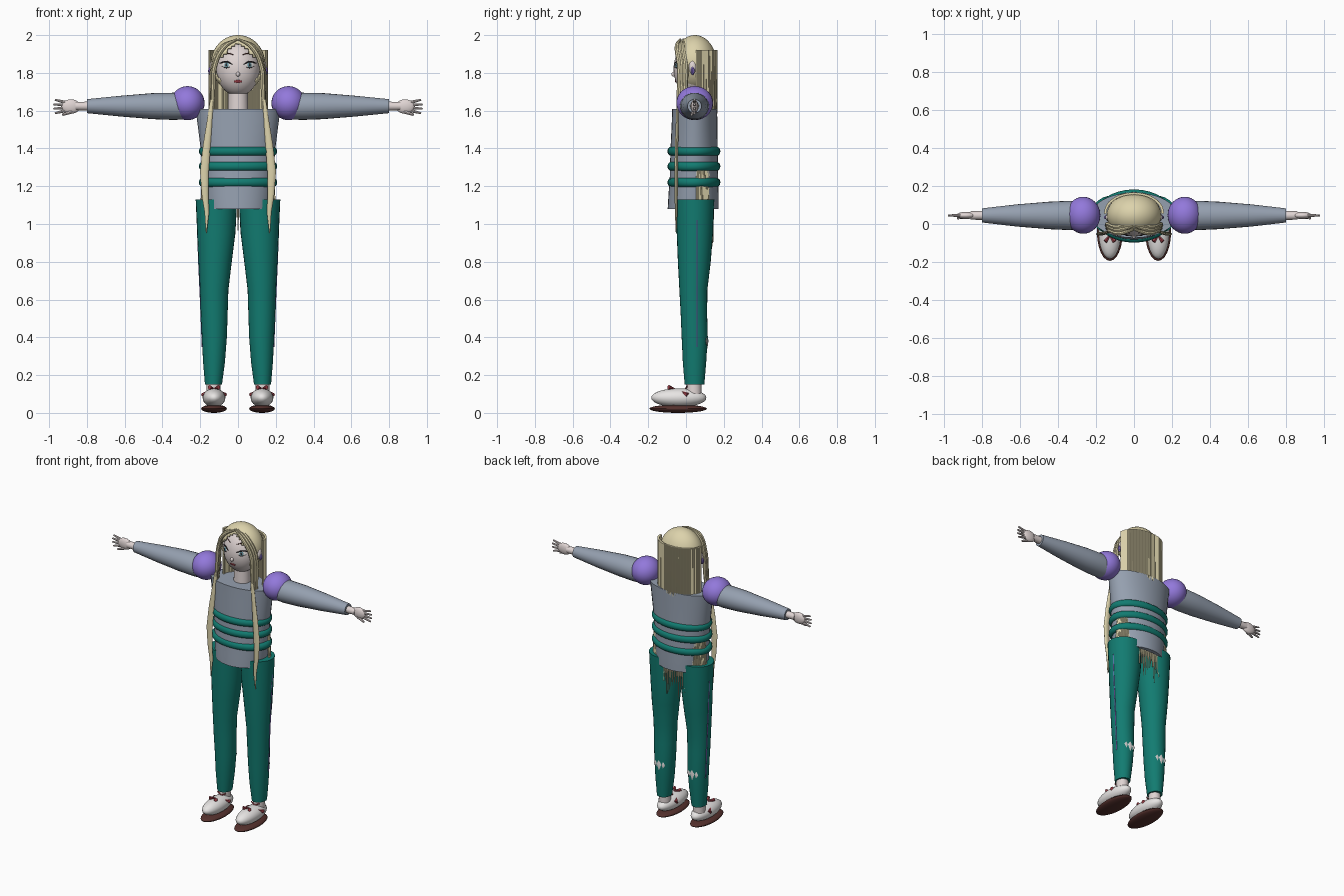
import bpy, bmesh, math, random
from mathutils import Vector, Matrix

random.seed(4)
old = bpy.data.objects.get("Cube")
if old:
    bpy.data.objects.remove(old, do_unlink=True)


def material(name, *rgb):
    m = bpy.data.materials.new(name)
    m.use_nodes = True
    m.diffuse_color = (*rgb, 1)
    m.node_tree.nodes["Principled BSDF"].inputs["Base Color"].default_value = (*rgb, 1)
    return m


teal = material("teal cloth", .006, .2, .165)
slate = material("slate cloth", .3, .35, .43)
purple = material("purple", .29, .19, .71)
blonde = material("blonde hair", .72, .65, .41)
skin = material("pale skin", .74, .66, .65)
brown = material("brown sole", .09, .03, .026)
red = material("red", .35, .05, .065)
dark = material("dark lash", .03, .025, .03)
iris_blue = material("iris blue", .13, .3, .36)
white = material("white", .85, .83, .82)


def finish(bm, name, mat):
    bmesh.ops.recalc_face_normals(bm, faces=bm.faces)
    me = bpy.data.meshes.new(name)
    bm.to_mesh(me)
    bm.free()
    ob = bpy.data.objects.new(name, me)
    bpy.context.collection.objects.link(ob)
    me.materials.append(mat)
    return ob


def loft(bm, rings, axis="z", side=1, n=24):
    """Skin elliptical rings (position, centre a, centre b, radius a, radius b)."""
    loops = []
    for t, a, b, ra, rb in rings:
        loop = []
        for i in range(n):
            w = math.tau * i / n
            u, v = a + ra * math.cos(w), b + rb * math.sin(w)
            co = (u, v, t) if axis == "z" else (t, u, v)
            loop.append(bm.verts.new((co[0] * side, co[1], co[2])))
        loops.append(loop)
    for p, q in zip(loops, loops[1:]):
        for i in range(n):
            j = (i + 1) % n
            bm.faces.new((p[i], p[j], q[j], q[i]))
    bm.faces.new(loops[0])
    bm.faces.new(loops[-1])


def lofted(name, mat, rings, **kw):
    bm = bmesh.new()
    loft(bm, rings, **kw)
    return finish(bm, name, mat)


def ball(bm, loc, size, u=24, v=14, rot=None):
    m = Matrix.Translation(loc) @ (rot or Matrix()) @ Matrix.Diagonal((*size, 1))
    return bmesh.ops.create_uvsphere(bm, u_segments=u, v_segments=v, radius=1, matrix=m)


def ellipsoid(name, mat, loc, size, **kw):
    bm = bmesh.new()
    ball(bm, loc, size, **kw)
    return finish(bm, name, mat)


def cone(bm, start, end, r1, r2, n=8):
    a, b = Vector(start), Vector(end)
    d = b - a
    m = Matrix.Translation((a + b) / 2) @ d.to_track_quat("Z", "Y").to_matrix().to_4x4()
    bmesh.ops.create_cone(bm, cap_ends=True, segments=n, radius1=r1, radius2=r2,
                          depth=d.length, matrix=m)


def tube(name, mat, pts, radius):
    """Smooth tube through points (x, y, z, thickness factor)."""
    cu = bpy.data.curves.new(name, "CURVE")
    cu.dimensions = "3D"
    cu.bevel_depth, cu.bevel_resolution, cu.resolution_u = radius, 2, 6
    cu.use_fill_caps = True
    sp = cu.splines.new("BEZIER")
    sp.bezier_points.add(len(pts) - 1)
    for bp, (x, y, z, r) in zip(sp.bezier_points, pts):
        bp.co, bp.radius = (x, y, z), r
        bp.handle_left_type = bp.handle_right_type = "AUTO"
    tmp = bpy.data.objects.new(name + "_path", cu)
    bpy.context.collection.objects.link(tmp)
    bpy.context.view_layer.update()
    me = bpy.data.meshes.new_from_object(tmp.evaluated_get(bpy.context.evaluated_depsgraph_get()))
    bpy.data.objects.remove(tmp, do_unlink=True)
    me.materials.clear()
    me.materials.append(mat)
    ob = bpy.data.objects.new(name, me)
    bpy.context.collection.objects.link(ob)


# Torso, belts and neck
lofted("tunic", slate, [(1.08, 0, .038, .172, .135), (1.15, 0, .04, .18, .133),
                        (1.25, 0, .042, .186, .128), (1.4, 0, .043, .198, .125),
                        (1.52, 0, .045, .213, .121), (1.61, 0, .046, .225, .119)], n=32)
for i, z in enumerate((1.385, 1.305, 1.22)):
    rings = []
    for k in range(9):
        w = math.pi * (k / 8 - .5)
        grow = .02 * math.cos(w)
        rings.append((z + .024 * math.sin(w), 0, .042, .187 + grow, .12 + grow))
    lofted(f"belt_{i + 1}", teal, rings, n=32)
lofted("neck", skin, [(1.58, 0, .045, .055, .05), (1.75, 0, .045, .05, .047)])

# Head and face
HEAD, HSIZE = Vector((0, .04, 1.82)), (.115, .106, .142)
ellipsoid("head", skin, HEAD, HSIZE, u=32, v=20)


def face_point(x, z, lift=0):
    k = 1 - (x / HSIZE[0]) ** 2 - ((z - HEAD.z) / HSIZE[2]) ** 2
    return Vector((x, HEAD.y - HSIZE[1] * math.sqrt(k) - lift, z))


def face_plate(name, mat, x, z, rx, rz, lift):
    p = face_point(x, z)
    nrm = Vector([(p[i] - HEAD[i]) / HSIZE[i] ** 2 for i in range(3)]).normalized()
    rot = nrm.to_track_quat("-Y", "Z").to_matrix().to_4x4()
    ellipsoid(name, mat, p + nrm * lift, (rx, .003, rz), rot=rot, u=16, v=10)


def face_line(name, mat, pts, radius):
    tube(name, mat, [(*face_point(x, z, .002), r) for x, z, r in pts], radius)


for s, tag in ((1, "left"), (-1, "right")):
    face_plate(tag + "_eye", white, .062 * s, 1.842, .028, .014, 0)
    face_plate(tag + "_iris", iris_blue, .06 * s, 1.842, .013, .014, .002)
    face_plate(tag + "_pupil", dark, .06 * s, 1.842, .006, .007, .004)
    face_line(tag + "_lash", dark, [(.03 * s, 1.845, .5), (.06 * s, 1.859, 1), (.096 * s, 1.852, .6)], .0045)
    face_line(tag + "_lower_lash", dark, [(.042 * s, 1.83, .6), (.062 * s, 1.826, 1), (.088 * s, 1.837, .6)], .0018)
    face_line(tag + "_brow", brown, [(.025 * s, 1.896, .7), (.055 * s, 1.904, 1), (.085 * s, 1.893, .4)], .0028)
    ellipsoid(tag + "_ear", skin, (.135 * s, .035, 1.83), (.015, .02, .035))
    ellipsoid(tag + "_earring", purple, (.148 * s, .035, 1.81), (.01, .01, .022), u=8, v=6)
face_plate("mouth", red, 0, 1.755, .021, .008, .001)
ellipsoid("nose", skin, face_point(0, 1.793), (.011, .013, .013))

# Hair cap with the face opening removed
bm = bmesh.new()
ball(bm, (0, .047, 1.85), (.143, .115, .15), u=40, v=28)
opening = []
for f in bm.faces:
    c = f.calc_center_median()
    if c.y < -.005 and c.z < 1.962 - .8 * abs(c.x):
        opening.append(f)
bmesh.ops.delete(bm, geom=opening, context="FACES")
cap = finish(bm, "hair_cap", blonde)
cap.modifiers.new("thickness", "SOLIDIFY").thickness = .008

# Long back hair: a half ring of strands tucked under the clothes
bm = bmesh.new()
COUNT = 44
for i in range(COUNT + 1):
    w = math.pi * i / COUNT
    c, sn = math.cos(w), math.sin(w)
    end = random.uniform(.87, 1.0)
    rings = []
    for z, wide, deep, r in ((1.92, 1, 1, .0075), (1.6, 1, .99, .0075), (1.45, 1.1, .9, .007),
                             (1.27, 1.23, .9, .006), (1.08, 1.3, .82, .006), (end, 1.38, .84, .002)):
        rings.append((z, .15 * wide * c, .06 + .1 * deep * sn, r, r))
    loft(bm, rings, n=7)
finish(bm, "back_hair", blonde)

for s, tag in ((1, "left"), (-1, "right")):
    # Parted fringe and the locks falling over the chest
    for k, off in enumerate((0, .018, .034)):
        tube(f"{tag}_fringe_{k + 1}", blonde,
             [(.004 * s, -.03 + off, 1.978, .5), ((.07 + off / 3) * s, -.048 + off, 1.94, 1),
              ((.122 + off / 4) * s, -.035 + off, 1.84, 1.1), ((.132 + off / 4) * s, -.037 + off, 1.72, 1),
              ((.135 + off / 3) * s, -.042 + off, 1.59, .7)], .012)
    lofted(tag + "_chest_lock", blonde,
           [(1.66, .137 * s, -.042, .01, .008), (1.55, .15 * s, -.046, .014, .008),
            (1.42, .165 * s, -.05, .02, .009), (1.28, .178 * s, -.052, .023, .009),
            (1.16, .175 * s, -.052, .018, .009), (1.06, .165 * s, -.052, .012, .007),
            (.95, .168 * s, -.052, .002, .002)], n=10)

    # Arm, shoulder puff and hand
    ellipsoid(tag + "_shoulder_puff", purple, (.267 * s, .046, 1.64), (.09, .097, .09), u=32, v=18)
    lofted(tag + "_sleeve", slate,
           [(.25, .045, 1.623, .07, .068), (.34, .045, 1.623, .077, .072), (.45, .045, 1.624, .072, .069),
            (.62, .045, 1.624, .058, .055), (.8, .045, 1.624, .037, .037)], axis="x", side=s)
    bm = bmesh.new()
    cone(bm, (.78 * s, .045, 1.624), (.86 * s, .045, 1.624), .024, .022, 16)
    ball(bm, (.885 * s, .045, 1.622), (.05, .019, .038))
    for k in range(4):
        spread = (k - 1.5) / 1.5
        base = (.915 * s, .045, 1.622 + .022 * spread)
        tip = ((.982 - .012 * abs(spread)) * s, .045, 1.622 + .036 * spread)
        cone(bm, base, tip, .009, .005)
    cone(bm, (.88 * s, .04, 1.595), (.93 * s, .03, 1.578), .011, .006)
    finish(bm, tag + "_hand", skin)

    # Trouser leg with side seam
    lofted(tag + "_trouser_leg", teal,
           [(.15, .13 * s, .045, .045, .052), (.27, .127 * s, .045, .058, .062),
            (.4, .125 * s, .046, .066, .069), (.52, .126 * s, .042, .071, .07),
            (.65, .126 * s, .039, .075, .074), (.8, .121 * s, .044, .088, .087),
            (.95, .115 * s, .047, .101, .096), (1.13, .114 * s, .048, .11, .102)], n=28)
    tube(tag + "_side_seam", purple, [(.189 * s, .058, .35, 1), (.199 * s, .058, .6, 1),
                                      (.208 * s, .058, .8, 1), (.216 * s, .058, 1.02, 1)], .003)
    # Diamond patches behind the calf
    bm = bmesh.new()
    for dx, h in ((-.026, .024), (0, .042), (.026, .024)):
        ball(bm, (.125 * s + dx, .113 - abs(dx) * .2, .38), (.017, .006, h), u=4, v=2)
    finish(bm, tag + "_calf_patch", white)

    # Foot: ankle, shoe, sole and red ties
    lofted(tag + "_ankle", skin, [(.1, .13 * s, .042, .038, .04), (.17, .13 * s, .042, .036, .039)])
    ellipsoid(tag + "_shoe", white, (.127 * s, -.038, .08), (.06, .146, .05))
    ellipsoid(tag + "_sole", brown, (.127 * s, -.042, .022), (.068, .152, .022))
    bm = bmesh.new()
    for d in (1, -1):
        x = .127 * s
        cone(bm, (x, -.06, .128), (x + .024 * d, -.092, .136), .003, .012, 6)
        cone(bm, (x + .042 * d, -.02, .112), (x + .057 * d, .008, .095), .003, .013, 6)
        cone(bm, (x, -.002, .126), (x + .03 * d, .005, .142), .004, .004, 6)
    finish(bm, tag + "_shoe_ties", red)

# Smooth shading with crisp rims
bpy.ops.object.select_all(action="DESELECT")
for ob in bpy.context.scene.objects:
    if ob.type == "MESH":
        ob.select_set(True)
        bpy.context.view_layer.objects.active = ob
bpy.ops.object.shade_smooth_by_angle(angle=math.radians(40))
